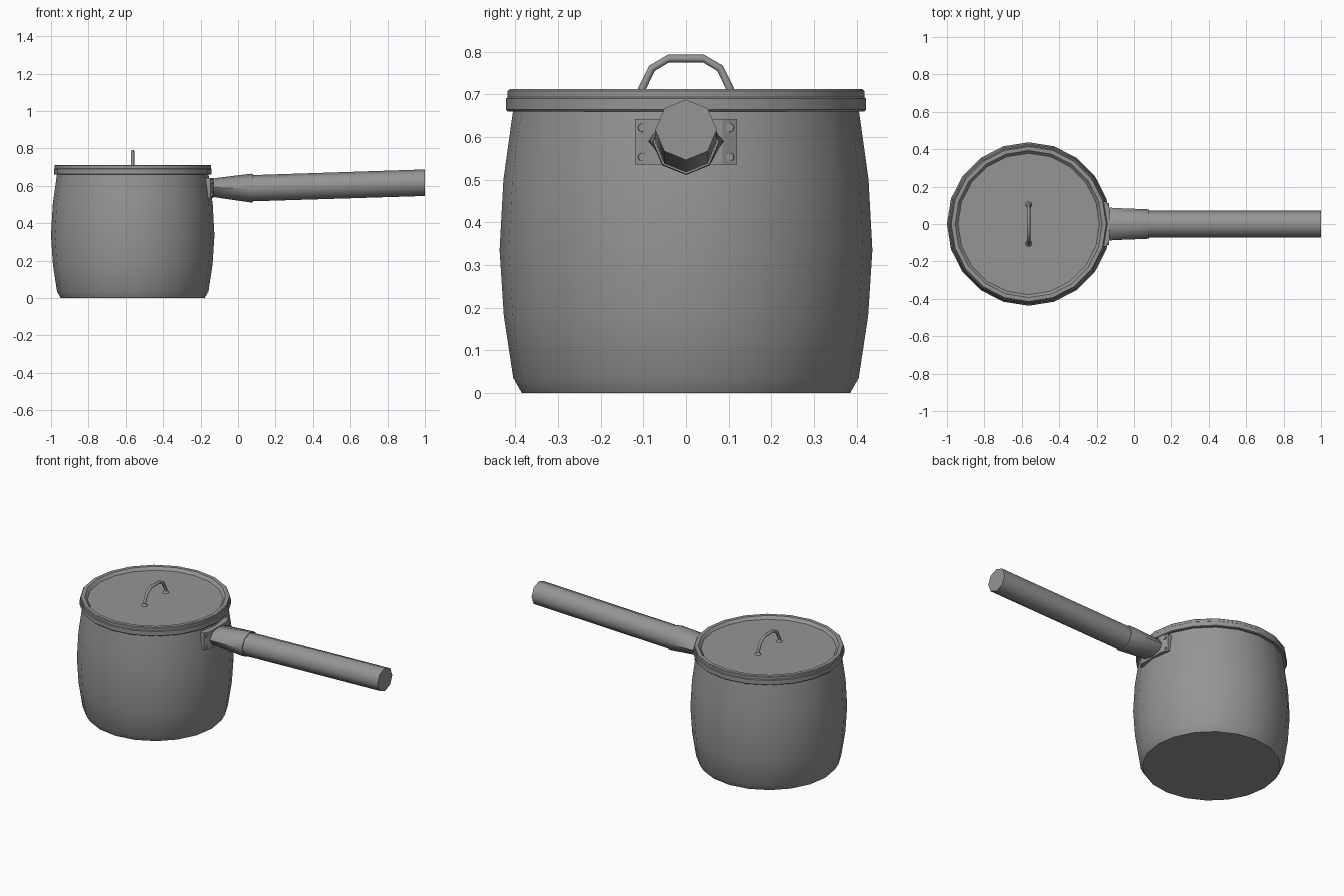
import bpy, bmesh, math
from mathutils import Vector

cube = bpy.data.objects.get("Cube")
if cube:
    bpy.data.objects.remove(cube, do_unlink=True)

GREY = (0.3, 0.3, 0.3, 1)
metal = bpy.data.materials.new("grey_metal")
metal.use_nodes = True
metal.diffuse_color = GREY
metal.node_tree.nodes["Principled BSDF"].inputs["Base Color"].default_value = GREY

POT_X = -0.563
SIDES = 20


def finish(name, bm, angle=40):
    bmesh.ops.recalc_face_normals(bm, faces=bm.faces)
    mesh = bpy.data.meshes.new(name)
    bm.to_mesh(mesh)
    bm.free()
    mesh.materials.append(metal)
    ob = bpy.data.objects.new(name, mesh)
    bpy.context.collection.objects.link(ob)
    bpy.ops.object.select_all(action="DESELECT")
    ob.select_set(True)
    bpy.context.view_layer.objects.active = ob
    bpy.ops.object.shade_smooth_by_angle(angle=math.radians(angle))
    return ob


def skin(name, rings, angle=40):
    """Join equal rings of points into a tube with capped ends."""
    bm = bmesh.new()
    loops = [[bm.verts.new(p) for p in ring] for ring in rings]
    n = len(loops[0])
    for a, b in zip(loops, loops[1:]):
        for i in range(n):
            j = (i + 1) % n
            bm.faces.new((a[i], a[j], b[j], b[i]))
    bm.faces.new(loops[0])
    bm.faces.new(loops[-1])
    return finish(name, bm, angle)


def angles(n):
    return [2 * math.pi * i / n for i in range(n)]


def lathe(name, profile, x=POT_X, y=0, n=SIDES, angle=40):
    return skin(name, [[(x + r * math.cos(a), y + r * math.sin(a), z)
                        for a in angles(n)] for r, z in profile], angle)


def bar(name, stations, angle=50):
    """Eight-sided bar along x; each station is x, centre z, half width, half height."""
    return skin(name, [[(x, w * math.sin(a), z + h * math.cos(a))
                        for a in angles(8)] for x, z, w, h in stations], angle)


# Bulging pot with a chamfered foot
lathe("pot_body", [(0.385, 0), (0.405, 0.035), (0.427, 0.18), (0.437, 0.335),
                   (0.428, 0.5), (0.405, 0.665)])

# Rolled pot rim and recessed lid
lathe("pot_rim", [(0.395, 0.66), (0.418, 0.66), (0.422, 0.664),
                  (0.422, 0.69), (0.417, 0.694)])
lathe("lid", [(0.40, 0.69), (0.418, 0.69), (0.418, 0.708), (0.414, 0.712),
              (0.393, 0.712), (0.378, 0.695)], angle=30)

# Bent lid grip, swept along a mirrored path
half = [(0.104, 0.69), (0.104, 0.712), (0.08, 0.761), (0.041, 0.784)]
path = [Vector((POT_X, -y, z)) for y, z in half]
path += [Vector((POT_X, y, z)) for y, z in reversed(half)]
rings = []
for i, p in enumerate(path):
    along = (path[min(i + 1, len(path) - 1)] - path[max(i - 1, 0)]).normalized()
    side = Vector((1, 0, 0))
    up = along.cross(side)
    rings.append([p + 0.009 * (side * math.cos(a) + up * math.sin(a)) for a in angles(8)])
skin("lid_grip", rings, 50)
for label, y in (("left", 0.104), ("right", -0.104)):
    lathe("grip_foot_" + label, [(0.018, 0.693), (0.016, 0.699), (0.009, 0.706)],
          y=y, n=10, angle=60)

# Mounting plate with bent-back wings
section = [(-0.18, -0.12), (-0.148, -0.12), (-0.13, -0.085),
           (-0.13, 0.085), (-0.148, 0.12), (-0.18, 0.12)]
skin("mount_plate", [[(x, y, z) for x, y in section] for z in (0.535, 0.642)], 20)

# Four rivets on the wings
for name_y, sy in (("left", 1), ("right", -1)):
    for name_z, z in (("upper", 0.622), ("lower", 0.553)):
        rivet = [[(x, sy * 0.102 + r * math.cos(a), z + r * math.sin(a))
                  for a in angles(10)] for x, r in ((-0.15, 0.011), (-0.135, 0.01))]
        skin("rivet_" + name_y + "_" + name_z, rivet)

# Flared sleeve and long rising handle
bar("handle_sleeve", [(-0.15, 0.59, 0.09, 0.046), (-0.11, 0.59, 0.086, 0.053),
                      (0.07, 0.588, 0.079, 0.077), (0.08, 0.588, 0.077, 0.075)])
bar("handle", [(0.06, 0.587, 0.072, 0.07), (1.0, 0.617, 0.072, 0.071)])
